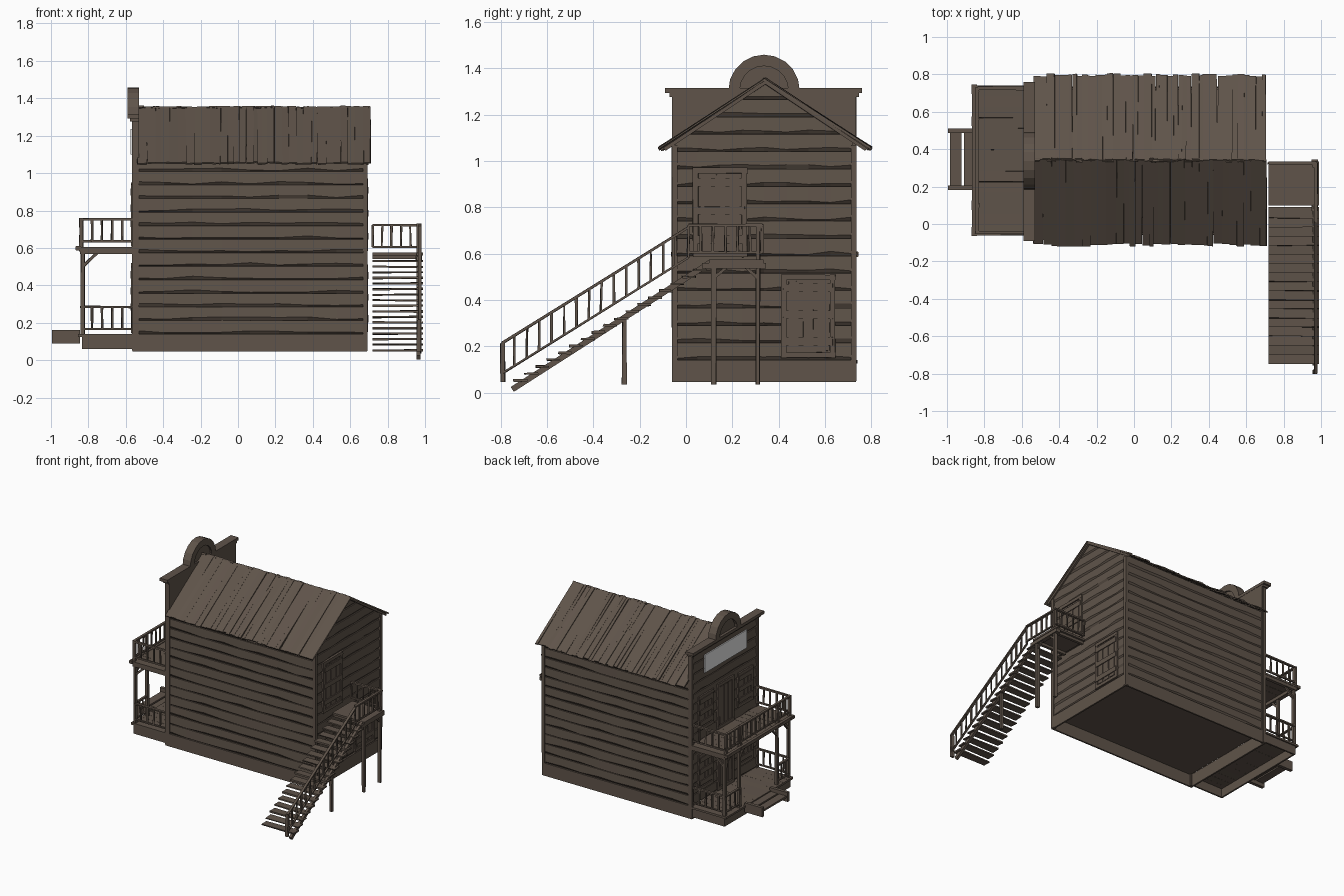
import bpy, bmesh, math, random
from mathutils import Vector as V

if "Cube" in bpy.data.objects:
    bpy.data.objects.remove(bpy.data.objects["Cube"])

random.seed(4)
rnd = random.uniform


def material(name, rgb):
    m = bpy.data.materials.new(name)
    m.diffuse_color = (*rgb, 1)
    m.use_nodes = True
    m.node_tree.nodes["Principled BSDF"].inputs["Base Color"].default_value = m.diffuse_color
    return m


WOOD = material("weathered_wood", (0.115, 0.088, 0.068))
SIGN = material("sign_white", (0.85, 0.85, 0.85))


def finish(name, bm, mat=WOOD):
    bmesh.ops.recalc_face_normals(bm, faces=bm.faces[:])
    me = bpy.data.meshes.new(name)
    bm.to_mesh(me)
    bm.free()
    me.materials.append(mat)
    bpy.context.collection.objects.link(bpy.data.objects.new(name, me))


def bar(bm, p, q, w, h, jit=0.0015):
    """Rough-cut beam from p to q, w wide sideways and h deep."""
    p, q = V(p), V(q)
    d = (q - p).normalized()
    side = d.cross(V((0, 0, 1)))
    side = V((1, 0, 0)) if side.length < 1e-4 else side.normalized()
    up = side.cross(d)
    ends = []
    for c in (p, q):
        ends.append([bm.verts.new(c + side * (a * w / 2 + rnd(-jit, jit)) + up * (b * h / 2 + rnd(-jit, jit)))
                     for a, b in ((-1, -1), (1, -1), (1, 1), (-1, 1))])
    a, b = ends
    bm.faces.new(a[::-1])
    bm.faces.new(b)
    for i in range(4):
        bm.faces.new((a[i], a[(i + 1) % 4], b[(i + 1) % 4], b[i]))


def box(bm, x0, x1, y0, y1, z0, z1, jit=0):
    bar(bm, (x0, (y0 + y1) / 2, (z0 + z1) / 2), (x1, (y0 + y1) / 2, (z0 + z1) / 2), y1 - y0, z1 - z0, jit)


def frame(bm, x0, x1, y0, y1, z0, z1, t=0.012):
    """Four skirt boards around a hollow base."""
    for x in (x0, x1 - t):
        box(bm, x, x + t, y0, y1, z0, z1)
    for y in (y0, y1 - t):
        box(bm, x0 + t, x1 - t, y, y + t, z0, z1)


def prism(bm, pts, x0, x1):
    """Extrude a (y, z) outline along x."""
    f = bm.faces.new([bm.verts.new((x0, y, z)) for y, z in pts])
    g = bmesh.ops.extrude_face_region(bm, geom=[f])
    bmesh.ops.translate(bm, vec=(x1 - x0, 0, 0), verts=[e for e in g["geom"] if isinstance(e, bmesh.types.BMVert)])


def siding(name, start, end, out, z0, z1, gable=False, pitch=0.074):
    """Wavy lapped boards whose lower edges slope inward."""
    bm = bmesh.new()
    start, end, out = V(start), V(end), V(out)
    n, rows = 8, round((z1 - z0) / pitch)
    for r in range(rows):
        za, zb = z0 + (z1 - z0) * r / rows, z0 + (z1 - z0) * (r + 1) / rows
        prev = None
        for i in range(n + 1):
            c = start.lerp(end, i / n)
            lo = rnd(0.006, 0.02)
            ring = [bm.verts.new(c + out * t + V((0, 0, z)))
                    for t, z in ((0, za - 0.002), (0.013, za + lo), (0.010, zb), (0, zb + 0.001))]
            if prev:
                for k in range(3):
                    bm.faces.new((prev[k], ring[k], ring[k + 1], prev[k + 1]))
            prev = ring
    if gable:
        for s in (-1, 1):
            bmesh.ops.bisect_plane(bm, geom=bm.verts[:] + bm.edges[:] + bm.faces[:], plane_co=(0, 0.342, 1.343),
                                   plane_no=(0, s * 0.68, 1), clear_outer=True)
    finish(name, bm)


def railing(bm, p, q, top=0.148, low=0.03, step=0.05):
    p, q = V(p), V(q)
    up = V((0, 0, 1))
    bar(bm, p + up * top, q + up * top, 0.018, 0.012)
    bar(bm, p + up * low, q + up * low, 0.012, 0.01)
    n = max(2, round((q - p).length / step))
    for i in range(n + 1):
        c = p.lerp(q, i / n)
        bar(bm, c + up * low, c + up * top, 0.01, 0.01, 0.003)


def opening(name, x, s, yc, z0, z1, w, boarded=True):
    """Framed opening with vertical planks and cross boards on a wall facing s along x."""
    bm = bmesh.new()
    def plate(ya, yb, za, zb, d):
        box(bm, min(x, x + s * d), max(x, x + s * d), ya, yb, za, zb, 0.0015)
    ya, yb, t = yc - w / 2, yc + w / 2, 0.024
    for y in (ya, yb - t):
        plate(y, y + t, z0, z1, 0.021)
    for z in (z0, z1 - t):
        plate(ya, yb, z, z + t, 0.022)
    plate(ya + t, yb - t, z0 + t, z1 - t, 0.0145)
    n = 3
    for i in range(n):
        c = ya + t + (w - 2 * t) * (i + 0.5) / n
        plate(c - w / n * 0.28, c + w / n * 0.28, z0 + 0.03, z1 - 0.03, 0.019)
    if boarded:
        for f in (0.2, 0.52, 0.84):
            z = z0 + (z1 - z0) * f
            plate(ya + 0.01, yb - 0.01, z - 0.018, z + 0.018, 0.025)
    finish(name, bm)


# main body and hollow base
bm = bmesh.new()
prism(bm, [(-0.045, 0.135), (0.72, 0.135), (0.72, 1.07), (0.342, 1.335), (-0.045, 1.07)], -0.54, 0.673)
finish("house_core", bm)
bm = bmesh.new()
frame(bm, -0.565, 0.69, -0.06, 0.735, 0.045, 0.14)
finish("plinth", bm)

# wall siding
siding("front_siding", (-0.55, -0.045, 0), (0.68, -0.045, 0), (0, -1, 0), 0.14, 1.08)
siding("back_siding", (-0.55, 0.72, 0), (0.68, 0.72, 0), (0, 1, 0), 0.14, 1.08)
siding("gable_siding", (0.673, -0.045, 0), (0.673, 0.72, 0), (1, 0, 0), 0.14, 1.34, True)

# corner boards
bm = bmesh.new()
for y in (-0.049, 0.724):
    box(bm, 0.668, 0.692, y - 0.012, y + 0.012, 0.05, 1.07, 0.001)
    box(bm, -0.567, -0.542, y - 0.012, y + 0.012, 0.05, 1.28, 0.001)
finish("corner_boards", bm)

# plank roof
bm = bmesh.new()
for s in (-1, 1):
    x = -0.54
    while x < 0.70:
        w = min(rnd(0.018, 0.05), 0.706 - x)
        lift, e, skew = rnd(-0.004, 0.004), rnd(-0.012, 0.006), rnd(-0.004, 0.004)
        ridge = 0.342 + s * rnd(-0.012, 0.002)
        bar(bm, (x + w / 2, ridge, 1.353 + lift * 0.5 - max(0, s * (ridge - 0.342)) * 0.67),
            (x + w / 2 + skew, 0.342 + s * (0.455 + e), 1.053 + lift), w + 0.001, 0.009, 0.003)
        x += w
finish("roof_planks", bm)
bm = bmesh.new()
for s in (-1, 1):
    bar(bm, (0.692, 0.342, 1.34), (0.692, 0.342 + s * 0.435, 1.05), 0.012, 0.014)
finish("rake_trim", bm)

# false front with cornice and arch
bm = bmesh.new()
box(bm, -0.55, -0.53, -0.06, 0.735, 0.14, 1.29)
box(bm, -0.578, -0.53, -0.072, 0.747, 1.277, 1.295)
box(bm, -0.592, -0.528, -0.09, 0.76, 1.293, 1.315)
finish("false_front", bm)
siding("false_front_siding", (-0.55, -0.04, 0), (-0.55, 0.715, 0), (-1, 0, 0), 0.14, 1.277)
bm = bmesh.new()
def arc(r):
    return [(0.337 + r * math.cos(math.pi * i / 10), 1.305 + r * math.sin(math.pi * i / 10)) for i in range(11)]
outer, inner = arc(0.154), arc(0.105)
for i in range(10):
    prism(bm, [outer[i], outer[i + 1], inner[i + 1], inner[i]], -0.592, -0.528)
prism(bm, arc(0.11), -0.572, -0.54)
finish("arch_crest", bm)
bm = bmesh.new()
box(bm, -0.574, -0.566, 0.09, 0.595, 1.1, 1.235)
finish("blank_sign", bm, SIGN)
bm = bmesh.new()
box(bm, -0.567, -0.55, 0.1, 0.585, 1.11, 1.225)
finish("sign_backing", bm)

# doors and windows
opening("stair_door", 0.673, 1, 0.147, 0.585, 0.97, 0.235)
opening("rear_window", 0.673, 1, 0.527, 0.15, 0.51, 0.235)
for yc, tag in ((0.1, "right"), (0.57, "left")):
    opening("lower_window_" + tag, -0.55, -1, yc, 0.23, 0.5, 0.18)
    opening("upper_window_" + tag, -0.55, -1, yc, 0.68, 0.94, 0.18)
opening("lower_door", -0.55, -1, 0.335, 0.145, 0.52, 0.2, False)
opening("upper_door", -0.55, -1, 0.335, 0.61, 0.95, 0.2, False)

# porch and balcony decks
bm = bmesh.new()
frame(bm, -0.835, -0.56, -0.055, 0.73, 0.06, 0.125)
for i in range(14):
    y = -0.06 + i * 0.8 / 14
    box(bm, -0.855, -0.56, y, y + 0.0565, 0.125, 0.14, 0.001)
finish("porch_deck", bm)
bm = bmesh.new()
for i in range(14):
    y = -0.06 + i * 0.8 / 14
    box(bm, -0.845, -0.56, y, y + 0.0565, 0.592, 0.605, 0.001)
box(bm, -0.865, -0.843, -0.062, 0.742, 0.585, 0.61)
for y in (-0.045, 0.725):
    box(bm, -0.845, -0.56, y - 0.012, y + 0.012, 0.568, 0.592)
box(bm, -0.845, -0.815, -0.05, 0.73, 0.568, 0.592)
finish("balcony_deck", bm)

# porch posts and braces
bm = bmesh.new()
for y in (-0.04, 0.10, 0.55, 0.72):
    bar(bm, (-0.83, y, 0.13), (-0.83, y, 0.58), 0.02, 0.02, 0.003)
    bar(bm, (-0.838, y, 0.58), (-0.838, y, 0.76), 0.02, 0.022)
    box(bm, -0.868, -0.84, y - 0.025, y + 0.025, 0.588, 0.607)
for y in (-0.04, 0.72):
    bar(bm, (-0.83, y, 0.5), (-0.755, y, 0.572), 0.016, 0.014)
for y, s in ((-0.04, 1), (0.10, 1), (0.55, -1), (0.72, -1)):
    bar(bm, (-0.83, y, 0.51), (-0.83, y + s * 0.06, 0.572), 0.014, 0.014)
finish("porch_posts", bm)

# porch and balcony railings
bm = bmesh.new()
for z in (0.136, 0.605):
    for y in (-0.045, 0.725):
        railing(bm, (-0.835, y, z), (-0.565, y, z))
railing(bm, (-0.838, -0.04, 0.605), (-0.838, 0.72, 0.605))
railing(bm, (-0.835, -0.04, 0.136), (-0.835, 0.10, 0.136))
railing(bm, (-0.835, 0.55, 0.136), (-0.835, 0.72, 0.136))
finish("porch_railings", bm)

# porch steps
bm = bmesh.new()
for y in (0.195, 0.498):
    box(bm, -0.995, -0.845, y - 0.012, y + 0.012, 0.09, 0.16)
for x in (-0.985, -0.91):
    box(bm, x, x + 0.062, 0.195, 0.5, 0.118, 0.132, 0.001)
finish("porch_steps", bm)

# outside stair
bm = bmesh.new()
for k in range(17):
    y, z = -0.745 + k * 0.0485, 0.052 + k * 0.0298
    box(bm, 0.72, 0.99, y, y + 0.058, z - 0.005, z + 0.005, 0.003)
finish("stair_treads", bm)
bm = bmesh.new()
bar(bm, (0.965, -0.75, 0.014), (0.965, 0.11, 0.565), 0.02, 0.025, 0)
finish("stair_stringer", bm)
bm = bmesh.new()
box(bm, 0.72, 0.99, 0.1, 0.335, 0.56, 0.575)
box(bm, 0.95, 0.985, 0.07, 0.345, 0.535, 0.56)
box(bm, 0.72, 0.96, 0.11, 0.13, 0.54, 0.56)
box(bm, 0.72, 0.96, 0.3, 0.32, 0.54, 0.56)
finish("stair_landing", bm)
bm = bmesh.new()
for y, z0, z1 in ((0.12, 0.035, 0.55), (0.31, 0.035, 0.73), (-0.265, 0.035, 0.33), (-0.79, 0.045, 0.215)):
    bar(bm, (0.967, y, z0), (0.967, y, z1), 0.022, 0.02, 0.003)
for y, s in ((0.12, 1), (0.31, -1)):
    bar(bm, (0.967, y, 0.495), (0.967, y + s * 0.055, 0.542), 0.014, 0.012)
finish("stair_posts", bm)
bm = bmesh.new()
railing(bm, (0.972, -0.795, 0.065), (0.972, 0.01, 0.565), low=0.018, step=0.062)
railing(bm, (0.972, 0.01, 0.575), (0.972, 0.33, 0.575))
railing(bm, (0.72, 0.325, 0.575), (0.972, 0.325, 0.575))
finish("stair_railings", bm)
